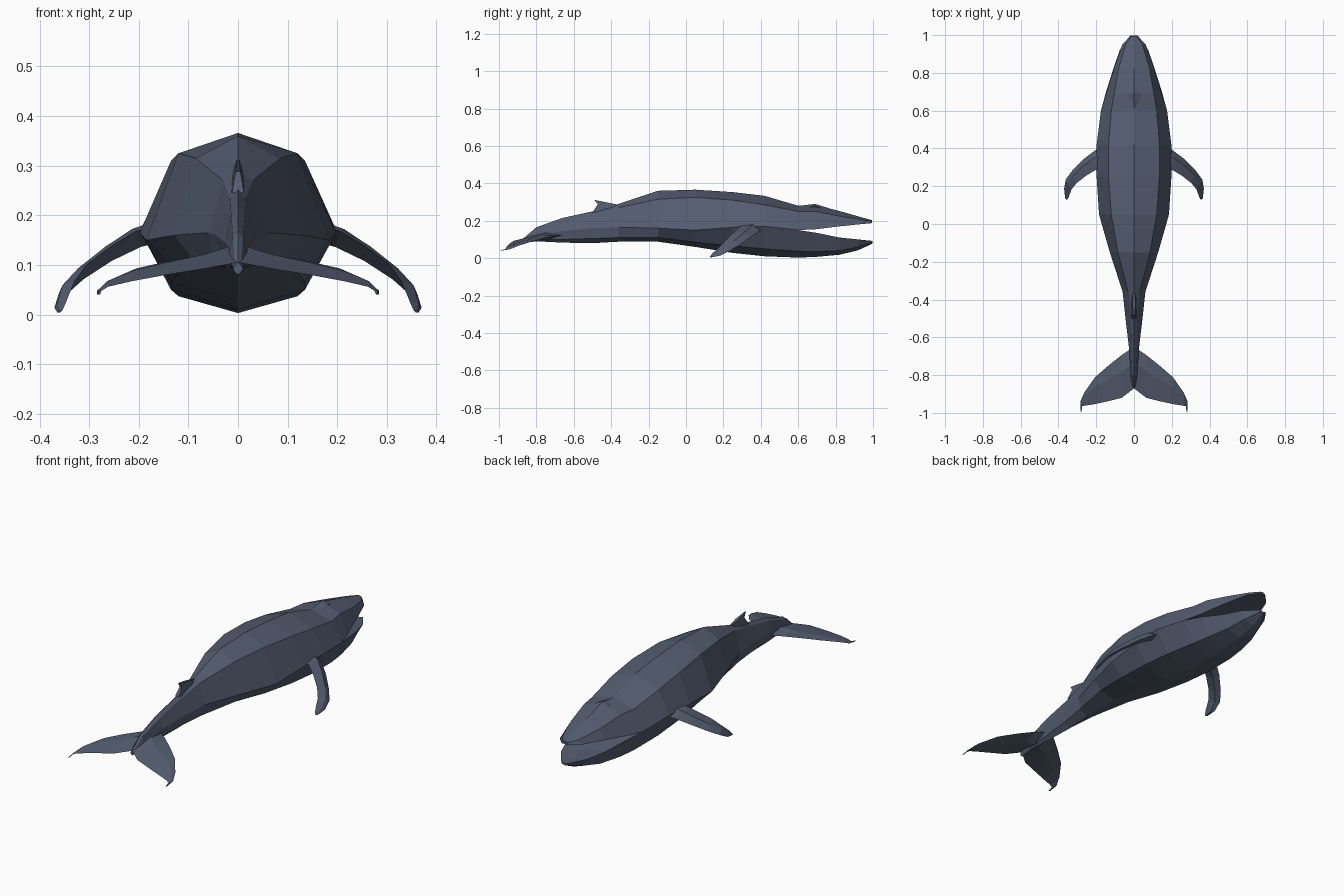
import bpy, bmesh

skin = bpy.data.materials.new("slate_blue_skin")
skin.diffuse_color = (0.088, 0.108, 0.16, 1)


def finish(name, bm):
    bmesh.ops.remove_doubles(bm, verts=bm.verts, dist=0.0005)
    bmesh.ops.recalc_face_normals(bm, faces=bm.faces)
    me = bpy.data.meshes.new(name)
    bm.to_mesh(me)
    bm.free()
    me.materials.append(skin)
    ob = bpy.data.objects.new(name, me)
    bpy.context.collection.objects.link(ob)
    return ob


def loft(name, rings):
    """Skin a list of closed rings and cap both ends."""
    bm = bmesh.new()
    vs = [[bm.verts.new(p) for p in r] for r in rings]
    n = len(vs[0])
    for a, b in zip(vs, vs[1:]):
        for i in range(n):
            j = (i + 1) % n
            bm.faces.new((a[i], a[j], b[j], b[i]))
    bm.faces.new(vs[0])
    bm.faces.new(vs[-1])
    return finish(name, bm)


def ring(y, top, half, bottom):
    """Symmetric ring from centre heights and the points of one side."""
    right = [(x, y, z) for x, z in half]
    left = [(-x, y, z) for x, z in reversed(half)]
    return [(0, y, top)] + right + [(0, y, bottom)] + left


# Body: y, top, ridge, widest side, lower side, belly
body = [
    (-.87, .105, (.006, .100), (.010, .092), (.006, .085), .080),
    (-.80, .165, (.010, .155), (.018, .120), (.012, .100), .090),
    (-.66, .215, (.014, .200), (.026, .145), (.018, .100), .083),
    (-.50, .250, (.016, .235), (.045, .160), (.030, .105), .080),
    (-.36, .290, (.030, .270), (.060, .165), (.050, .110), .088),
    (-.15, .360, (.085, .315), (.128, .160), (.090, .110), .088),
    (.05, .366, (.120, .325), (.185, .150), (.120, .085), .060),
    (.25, .353, (.135, .310), (.198, .165), (.135, .065), .028),
    (.42, .333, (.135, .285), (.198, .170), (.135, .050), .010),
    (.60, .280, (.120, .250), (.175, .150), (.120, .037), .003),
]
loft("body", [ring(y, t, (r, s, l), b) for y, t, r, s, l, b in body])

# Upper jaw: y, top, ridge, lip, palate
upper = [
    (.60, .280, (.120, .250), (.175, .150), .150),
    (.69, .284, (.105, .250), (.148, .154), .165),
    (.82, .252, (.083, .225), (.107, .170), .182),
    (.95, .215, (.045, .203), (.062, .183), .190),
    (.995, .203, (.014, .199), (.020, .187), .188),
]
loft("upper_jaw", [ring(y, t, (r, s), b) for y, t, r, s, b in upper])

# Lower jaw: y, mouth floor, lip, lower side, chin
lower = [
    (.60, .150, (.175, .150), (.120, .037), .003),
    (.70, .122, (.148, .135), (.105, .035), .007),
    (.82, .098, (.110, .110), (.080, .040), .018),
    (.92, .090, (.076, .100), (.052, .060), .042),
    (.998, .088, (.020, .092), (.014, .082), .078),
]
loft("lower_jaw", [ring(y, t, (s, l), b) for y, t, s, l, b in lower])

# Blowhole ridge
loft("blowhole_ridge", [ring(y, z, ((w, z - .012),), z - .03) for y, z, w in
                        ((.60, .279, .02), (.69, .290, .035), (.78, .262, .012))])

# Dorsal fin: small hooked blade
blade = [(-.36, .285), (-.42, .297), (-.49, .311), (-.472, .288),
         (-.50, .245), (-.38, .25)]
width = [.004, .008, .003, .005, .012, .016]
loft("dorsal_fin", [[(s * w, y, z) for (y, z), w in zip(blade, width)]
                    for s in (-1, 1)])


def fin_section(lead, trail, thick):
    """Diamond section between a leading and a trailing edge."""
    mid = [a * .6 + b * .4 for a, b in zip(lead, trail)]
    up = (mid[0] + thick * .5, mid[1], mid[2] + thick)
    down = (mid[0] - thick * .5, mid[1], mid[2] - thick)
    return [lead, up, trail, down]


def flip(p, s):
    return (p[0] * s, p[1], p[2])


# Flippers: leading point, trailing point, half thickness
flipper = [
    ((.16, .42, .160), (.16, .28, .180), .020),
    ((.205, .39, .145), (.205, .285, .168), .018),
    ((.265, .345, .112), (.255, .255, .138), .014),
    ((.325, .285, .070), (.305, .215, .100), .011),
    ((.362, .235, .040), (.330, .185, .066), .009),
    ((.370, .185, .014), (.347, .140, .024), .006),
    ((.364, .135, .004), (.354, .128, .008), .002),
]
# Flukes: leading point, trailing point, half thickness
fluke = [
    ((0, -.65, .125), (0, -.87, .105), .022),
    ((.06, -.69, .122), (.065, -.92, .093), .011),
    ((.13, -.745, .110), (.145, -.94, .080), .008),
    ((.205, -.81, .093), (.215, -.955, .067), .006),
    ((.262, -.89, .068), (.262, -.962, .056), .004),
    ((.284, -.94, .048), (.275, -.965, .048), .002),
    ((.284, -.99, .041), (.278, -.995, .041), .001),
]
for side, s in (("right", 1), ("left", -1)):
    for part, rows in (("flipper", flipper), ("fluke", fluke)):
        loft(side + "_" + part,
             [[flip(p, s) for p in fin_section(*r)] for r in rows])
